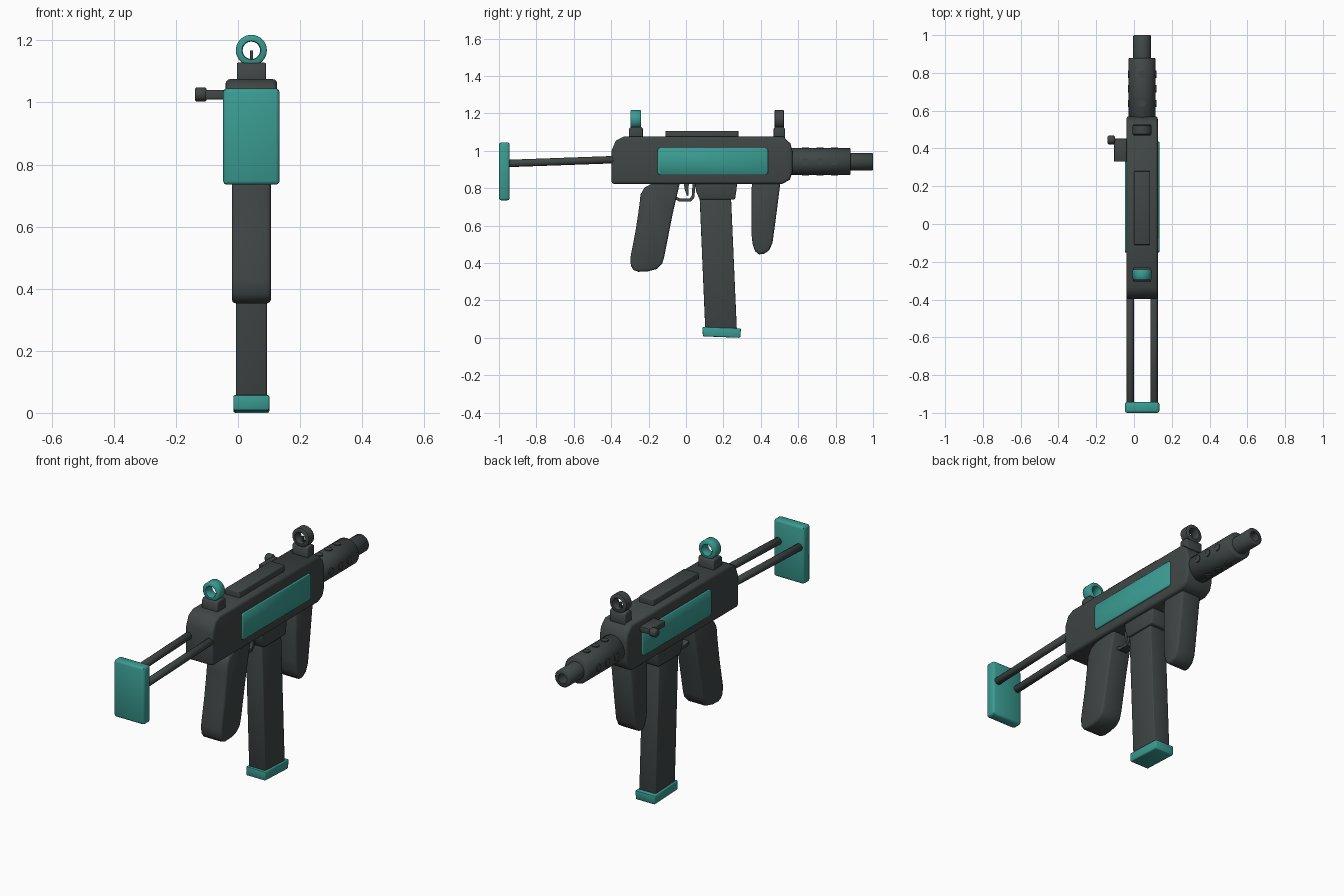
import bpy, bmesh, math
from mathutils import Vector

if "Cube" in bpy.data.objects:
    bpy.data.objects.remove(bpy.data.objects["Cube"])

C = 0.043  # x of the body's centre plane


def material(name, rgb):
    m = bpy.data.materials.new(name)
    m.diffuse_color = (*rgb, 1)
    m.use_nodes = True
    m.node_tree.nodes["Principled BSDF"].inputs["Base Color"].default_value = m.diffuse_color
    return m


DARK = material("dark grey", (0.051, 0.061, 0.060))
TEAL = material("teal", (0.042, 0.33, 0.285))


def finish(name, bm, mat, bevel=0, limit=40, seg=2):
    bmesh.ops.recalc_face_normals(bm, faces=bm.faces)
    if bevel:
        edges = [e for e in bm.edges if e.calc_face_angle(0) > math.radians(limit)]
        bmesh.ops.bevel(bm, geom=edges, offset=bevel, segments=seg, profile=0.5,
                        affect='EDGES', clamp_overlap=True)
    me = bpy.data.meshes.new(name)
    bm.to_mesh(me)
    bm.free()
    me.materials.append(mat)
    ob = bpy.data.objects.new(name, me)
    bpy.context.collection.objects.link(ob)
    bpy.ops.object.select_all(action='DESELECT')
    ob.select_set(True)
    bpy.context.view_layer.objects.active = ob
    bpy.ops.object.shade_smooth_by_angle(angle=math.radians(46))
    return ob


def prism(name, pts, x0, x1, mat, bevel=0, limit=40, seg=2):
    """Side profile of (y, z) points extruded from x0 to x1."""
    bm = bmesh.new()
    a = [bm.verts.new((x0, y, z)) for y, z in pts]
    b = [bm.verts.new((x1, y, z)) for y, z in pts]
    n = len(pts)
    bm.faces.new(a)
    bm.faces.new(b[::-1])
    for i in range(n):
        j = (i + 1) % n
        bm.faces.new((a[i], b[i], b[j], a[j]))
    return finish(name, bm, mat, bevel, limit, seg)


def box(name, x, y, z, mat, bevel=0.008):
    pts = [(y[0], z[0]), (y[1], z[0]), (y[1], z[1]), (y[0], z[1])]
    return prism(name, pts, x[0], x[1], mat, bevel)


def lathe(name, origin, axis, profile, mat, n=32, closed=False):
    """Turn (radius, distance) points about an axis."""
    axis = Vector(axis).normalized()
    u = axis.orthogonal().normalized()
    v = axis.cross(u)
    bm = bmesh.new()
    rings = []
    for i in range(n):
        t = 2 * math.pi * i / n
        d = u * math.cos(t) + v * math.sin(t)
        rings.append([bm.verts.new(Vector(origin) + axis * h + d * r) for r, h in profile])
    m = len(profile)
    for i in range(n):
        p, q = rings[i], rings[(i + 1) % n]
        for k in range(m if closed else m - 1):
            l = (k + 1) % m
            bm.faces.new((p[k], p[l], q[l], q[k]))
    bmesh.ops.remove_doubles(bm, verts=bm.verts, dist=1e-5)
    return finish(name, bm, mat)


def rod(r, length, b=0.004):
    return [(0, 0), (r - b, 0), (r, b), (r, length - b), (r - b, length), (0, length)]


def rounded(y0, y1, z0, z1, r, n=4):
    pts = []
    for k, (cy, cz) in enumerate([(y1 - r, z1 - r), (y0 + r, z1 - r),
                                  (y0 + r, z0 + r), (y1 - r, z0 + r)]):
        for i in range(n + 1):
            t = math.pi / 2 * (k + i / n)
            pts.append((cy + r * math.cos(t), cz + r * math.sin(t)))
    return pts


# Receiver with sloped ends
prism("receiver", [(-0.398, 0.823), (0.515, 0.823), (0.555, 0.845), (0.57, 0.89),
                   (0.57, 0.995), (0.558, 1.04), (0.52, 1.075), (-0.335, 1.075),
                   (-0.375, 1.055), (-0.398, 1.0)],
      C - 0.083, C + 0.083, DARK, 0.014, 50, 3)
box("top_rail", (C - 0.043, C + 0.043), (-0.11, 0.28), (1.06, 1.107), DARK, 0.004)

# Side panels
for side, s in (("right", 1), ("left", -1)):
    prism(side + "_panel", rounded(-0.152, 0.438, 0.872, 1.016, 0.015),
          *sorted((C + s * 0.075, C + s * 0.091)), TEAL, 0.003, 60, 1)

# Barrel shroud, vent studs and muzzle
BZ = 0.942
lathe("barrel_shroud", (C, 0.55, BZ), (0, 1, 0), rod(0.072, 0.33, 0.005), DARK)
for i, y in enumerate((0.638, 0.716, 0.793)):
    for k, (dx, dz) in enumerate(((1, 0), (0, 1), (-1, 0), (0, -1))):
        lathe(f"shroud_vent_{i}_{k}", (C + dx * 0.06, y, BZ + dz * 0.06), (dx, 0, dz),
              [(0, 0), (0.019, 0), (0.019, 0.0155), (0, 0.0155)], DARK, 16)
lathe("muzzle", (C, 0, BZ), (0, 1, 0),
      [(0, 0.86), (0.047, 0.86), (0.047, 0.996), (0.043, 1.0), (0.026, 1.0),
       (0.026, 0.89), (0, 0.89)], DARK)

# Sights: base block and ring, with a post in the front one
RING = [(0.028, -0.024), (0.031, -0.028), (0.046, -0.028), (0.05, -0.024),
        (0.05, 0.024), (0.046, 0.028), (0.031, 0.028), (0.028, 0.024)]
for name, y, h, mat in (("rear", -0.268, 0.037, TEAL), ("front", 0.499, 0.030, DARK)):
    prism(name + "_sight_base", [(y - h, 1.06), (y + h, 1.06), (y + h, 1.118), (y + h - 0.01, 1.128),
                                 (y - h + 0.01, 1.128), (y - h, 1.118)],
          C - 0.047, C + 0.047, DARK, 0.004, 60)
    lathe(name + "_sight_ring", (C, y, 1.168), (0, 1, 0),
          [(r, d * (1 if name == "rear" else 0.92)) for r, d in RING], mat, 32, True)
box("front_sight_post", (C - 0.005, C + 0.005), (0.494, 0.504), (1.12, 1.168), DARK, 0)

# Stock: two struts and the butt plate
for side, s in (("right", 1), ("left", -1)):
    a = Vector((C + s * 0.063, -0.96, 0.932))
    b = Vector((C + s * 0.063, -0.37, 0.953))
    lathe(side + "_stock_strut", a, b - a, rod(0.02, (b - a).length), DARK, 20)
box("butt_plate", (C - 0.091, C + 0.091), (-1.0, -0.943), (0.735, 1.045), TEAL, 0.012)

# Rear and front grips
prism("rear_grip", [(-0.03, 0.84), (-0.185, 0.823), (-0.222, 0.803), (-0.243, 0.767),
                    (-0.248, 0.72), (-0.256, 0.66), (-0.27, 0.57), (-0.297, 0.43),
                    (-0.295, 0.385), (-0.28, 0.362), (-0.255, 0.353), (-0.205, 0.355),
                    (-0.155, 0.368), (-0.128, 0.395), (-0.117, 0.43), (-0.072, 0.66)],
      C - 0.063, C + 0.063, DARK, 0.012, 50)
prism("front_grip", [(0.352, 0.84), (0.35, 0.69), (0.35, 0.555), (0.356, 0.50),
                     (0.37, 0.462), (0.39, 0.446), (0.415, 0.448), (0.443, 0.466),
                     (0.462, 0.505), (0.478, 0.62), (0.506, 0.84)],
      C - 0.06, C + 0.06, DARK, 0.012, 50)

# Magazine well, magazine and its base
prism("magazine_well", [(0.045, 0.84), (0.055, 0.78), (0.073, 0.74), (0.262, 0.74),
                        (0.27, 0.79), (0.274, 0.84)], C - 0.062, C + 0.062, DARK, 0.006)
prism("magazine", [(0.072, 0.77), (0.103, 0.04), (0.272, 0.04), (0.24, 0.77)],
      C - 0.05, C + 0.05, DARK, 0.005)
prism("magazine_base", [(0.09, 0.008), (0.29, 0.0), (0.294, 0.05), (0.088, 0.058)],
      C - 0.058, C + 0.058, TEAL, 0.006)

# Trigger guard and trigger
prism("trigger_guard", [(-0.06, 0.742), (-0.035, 0.728), (0.025, 0.728), (0.045, 0.75),
                        (0.052, 0.84), (0.036, 0.84), (0.031, 0.76), (0.02, 0.744),
                        (-0.03, 0.744), (-0.06, 0.758)],
      C - 0.025, C + 0.025, DARK)
prism("trigger", [(-0.015, 0.84), (0.02, 0.84), (0.012, 0.80), (0.013, 0.762),
                  (0.005, 0.758), (-0.006, 0.79)], C - 0.012, C + 0.012, DARK)

# Charging handle on the left side
box("charging_handle_arm", (-0.105, C - 0.07), (0.33, 0.452), (1.01, 1.04), DARK, 0.003)
lathe("charging_handle_knob", (-0.139, 0.445, 1.026), (1, 0, 0), rod(0.023, 0.038, 0.005), DARK, 16)
